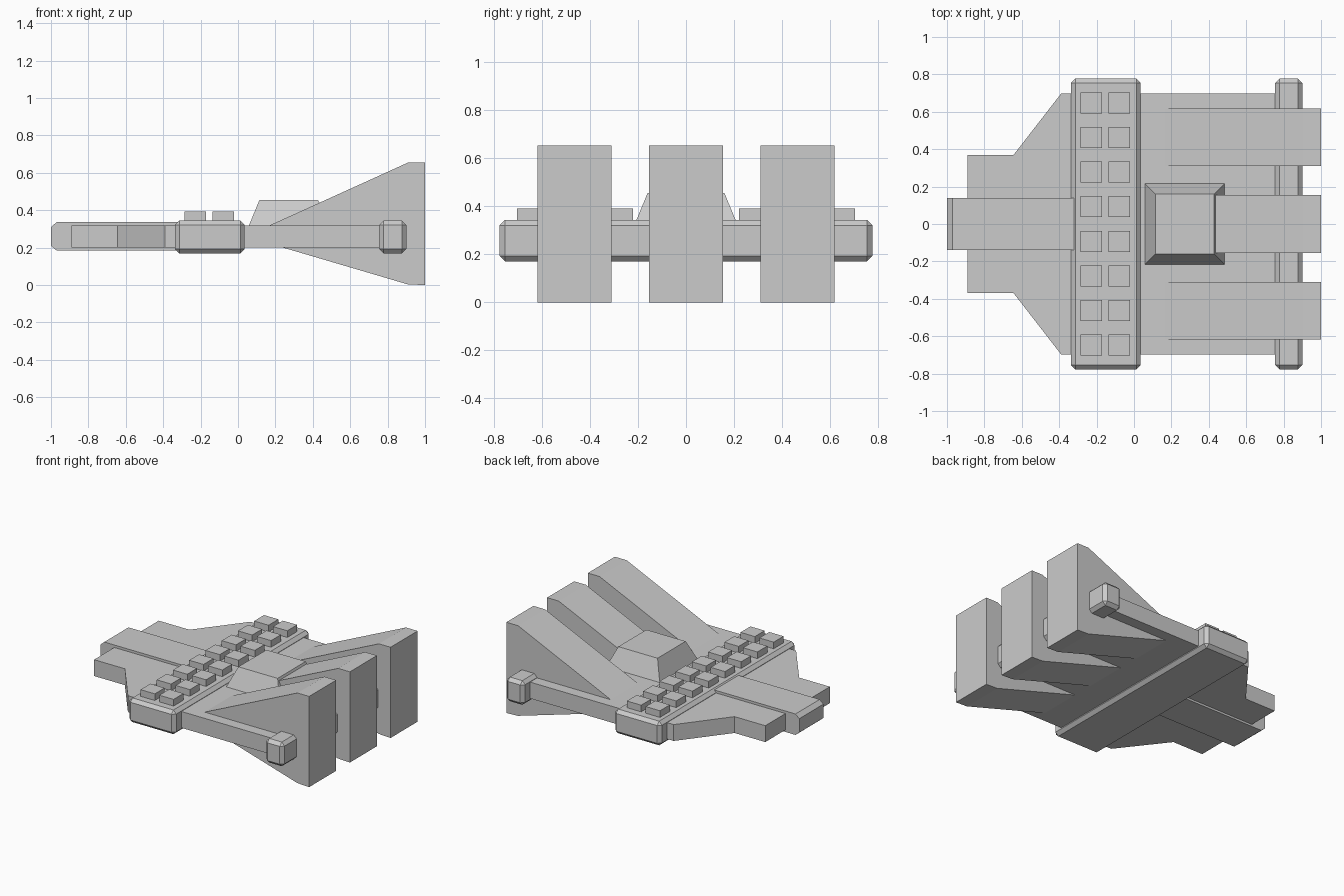
import bpy, bmesh

if "Cube" in bpy.data.objects:
    bpy.data.objects.remove(bpy.data.objects["Cube"])


def prism(name, pts, axis, lo, hi):
    """Extrude a 2D profile: axis 'z' takes (x, y) points, axis 'y' takes (x, z) points."""
    bm = bmesh.new()
    place = (lambda a, b, t: (a, b, t)) if axis == 'z' else (lambda a, b, t: (a, t, b))
    face = bm.faces.new([bm.verts.new(place(a, b, lo)) for a, b in pts])
    ext = bmesh.ops.extrude_face_region(bm, geom=[face])
    verts = [g for g in ext['geom'] if isinstance(g, bmesh.types.BMVert)]
    bmesh.ops.translate(bm, verts=verts, vec=place(0, 0, hi - lo))
    return finish(name, bm)


def box(name, x, y, z, bevel=0.0, top_inset=0.0):
    """Box from ranges, optionally chamfered or with a tapered top."""
    bm = bmesh.new()
    bmesh.ops.create_cube(bm, size=1)
    for v in bm.verts:
        sx, sy, sz = (c > 0 for c in v.co)
        t = top_inset if sz else 0
        v.co = (x[sx] + (-t if sx else t), y[sy] + (-t if sy else t), z[sz])
    if bevel:
        bmesh.ops.bevel(bm, geom=bm.edges[:], offset=bevel, segments=1, affect='EDGES')
    return finish(name, bm)


def finish(name, bm):
    bmesh.ops.recalc_face_normals(bm, faces=bm.faces[:])
    mesh = bpy.data.meshes.new(name)
    bm.to_mesh(mesh)
    bm.free()
    obj = bpy.data.objects.new(name, mesh)
    bpy.context.collection.objects.link(obj)
    return obj


# Flat hull plate, stepped towards the nose
half = [(-0.89, 0.368), (-0.645, 0.368), (-0.39, 0.697), (0.82, 0.697)]
prism("hull_plate", half + [(x, -y) for x, y in reversed(half)], 'z', 0.20, 0.318)

# Nose beam with chamfered tip
prism("nose_beam", [(-0.2, 0.185), (-0.97, 0.185), (-1.0, 0.21), (-1.0, 0.31),
                    (-0.97, 0.336), (-0.2, 0.336)], 'y', -0.138, 0.138)

# Chamfered cross bars
box("main_cross_bar", (-0.337, 0.036), (-0.777, 0.777), (0.17, 0.344), bevel=0.023)
box("rear_cross_bar", (0.755, 0.9), (-0.777, 0.777), (0.17, 0.344), bevel=0.023)

# Two columns of square blocks on the main bar
for row in range(8):
    y = (row - 3.5) * 0.185
    for col, x in enumerate((-0.228, -0.078)):
        box(f"deck_block_{row}_{col}", (x - 0.057, x + 0.057), (y - 0.056, y + 0.056), (0.33, 0.392))

# Tapered cabin
box("cabin", (0.058, 0.485), (-0.217, 0.217), (0.318, 0.456), top_inset=0.057)

# Three flared engine wedges
for i, y in enumerate((-0.464, 0, 0.464)):
    prism(f"engine_{i}", [(0.16, 0.315), (0.907, 0.654), (1.0, 0.654), (1.0, 0.0),
                          (0.907, 0.004), (0.235, 0.202)], 'y', y - 0.154, y + 0.154)
